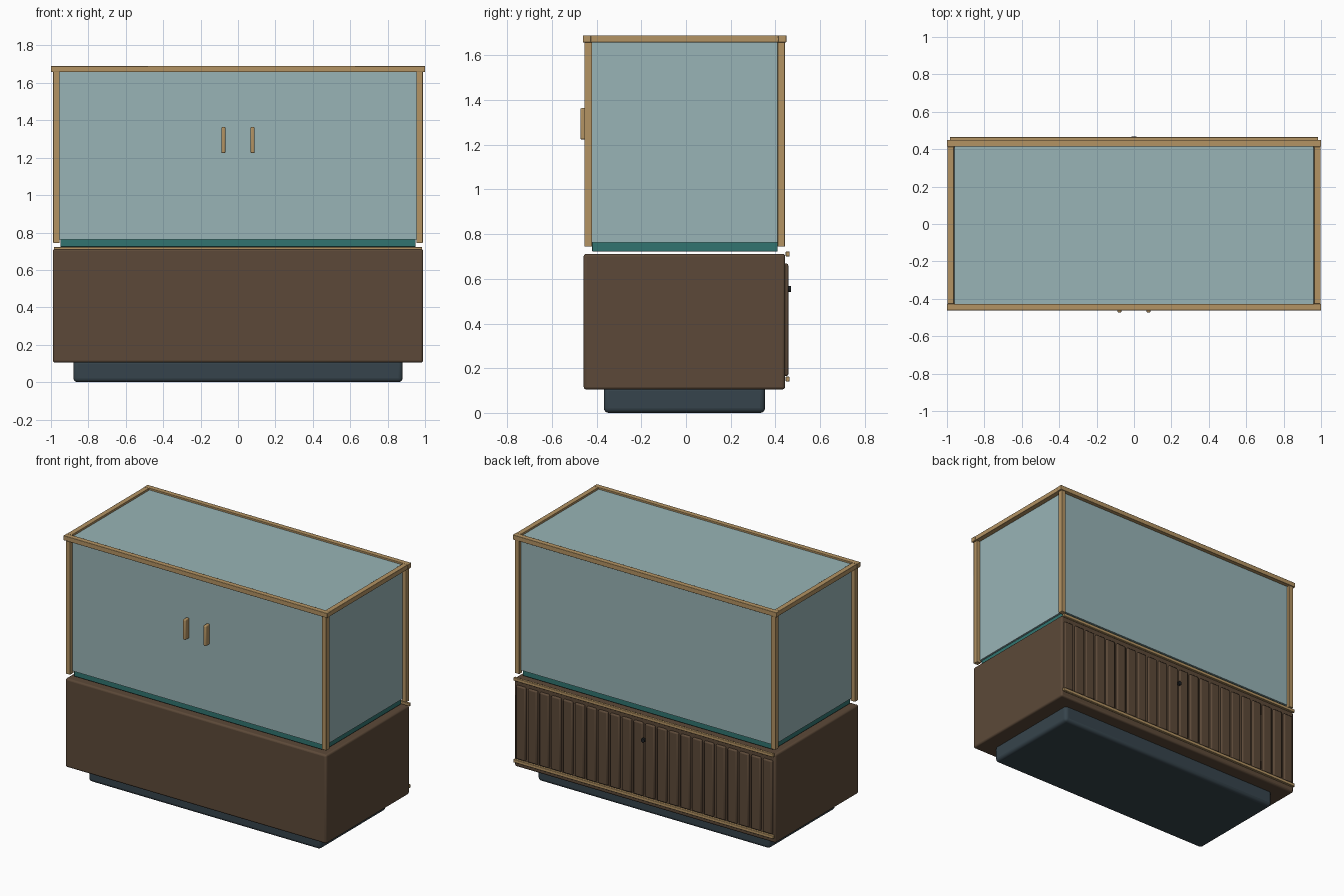
import bpy
import math
from mathutils import Vector

if "Cube" in bpy.data.objects:
    bpy.data.objects.remove(bpy.data.objects["Cube"], do_unlink=True)


def linear(c):
    return c / 12.92 if c <= 0.04045 else ((c + 0.055) / 1.055) ** 2.4


def material(name, hex_code):
    rgb = [linear(int(hex_code[i:i + 2], 16) / 255) for i in (0, 2, 4)]
    mat = bpy.data.materials.new(name)
    mat.use_nodes = True
    mat.diffuse_color = (*rgb, 1)
    bsdf = mat.node_tree.nodes["Principled BSDF"]
    bsdf.inputs["Base Color"].default_value = (*rgb, 1)
    bsdf.inputs["Roughness"].default_value = 0.6
    return mat


WALNUT = material("dark walnut", "5C4938")
OAK = material("light oak", "B39363")
GLASS = material("pale glass", "98B4B6")
TEAL = material("teal tray", "317470")
SLATE = material("slate plinth", "36444C")
BLACK = material("black metal", "1C1F22")


def finish(obj, name, mat, bevel=0, segments=2):
    obj.name = name
    obj.data.materials.append(mat)
    if bevel:
        mod = obj.modifiers.new("Rounded edges", "BEVEL")
        mod.width = bevel
        mod.segments = segments
    bpy.ops.object.shade_smooth_by_angle(angle=math.radians(35))
    return obj


def box(name, mat, x, y, z, bevel=0, segments=2):
    """Box spanning the (low, high) pairs x, y and z."""
    low, high = Vector((x[0], y[0], z[0])), Vector((x[1], y[1], z[1]))
    bpy.ops.mesh.primitive_cube_add(size=1, location=(low + high) / 2)
    obj = bpy.context.object
    obj.scale = high - low
    bpy.ops.object.transform_apply(location=False, rotation=False, scale=True)
    return finish(obj, name, mat, bevel, segments)


def pair(low, high, side):
    return tuple(sorted((low * side, high * side)))


FRONT, BACK = -0.458, 0.444
GLASS_Y = (-0.42, 0.41)

# Plinth and cabinet
box("plinth", SLATE, (-0.88, 0.88), (-0.368, 0.354), (0, 0.12), 0.022, 4)
box("cabinet", WALNUT, (-0.99, 0.99), (FRONT, BACK), (0.105, 0.712), 0.012, 3)

# Slatted back between two rails
SLATS = 22
pitch = 1.96 / SLATS
for i in range(SLATS):
    x = -0.98 + pitch * (i + 0.5)
    box(f"back_slat_{i + 1}", WALNUT, (x - pitch * 0.4, x + pitch * 0.4),
        (BACK - 0.01, 0.458), (0.165, 0.668), 0.008, 2)
for name, z in (("lower", 0.151), ("upper", 0.711)):
    box(f"{name}_back_rail", OAK, (-0.985, 0.985), (0.446, 0.464),
        (z - 0.011, z + 0.011), 0.003)

# Knob on the slatted back
bpy.ops.mesh.primitive_cylinder_add(vertices=24, radius=0.014, depth=0.014,
                                    location=(0, 0.462, 0.555),
                                    rotation=(math.pi / 2, 0, 0))
finish(bpy.context.object, "back_knob", BLACK)

# Tray and glass panes
box("tray", TEAL, (-0.95, 0.95), GLASS_Y, (0.722, 0.765), 0.004)
for name, side in (("left", 1), ("right", -1)):
    box(f"{name}_glass", GLASS, pair(0.95, 0.962, side), GLASS_Y, (0.763, 1.66))
for name, y in (("front", (-0.432, -0.42)), ("back", (0.41, 0.422))):
    box(f"{name}_glass", GLASS, (-0.957, 0.957), y, (0.763, 1.66))
box("top_glass", GLASS, (-0.961, 0.961), (-0.43, 0.42), (1.662, 1.678))

# Corner posts
for end, y in (("front", (-0.455, -0.42)), ("back", (0.41, 0.443))):
    for name, side in (("left", 1), ("right", -1)):
        box(f"{end}_{name}_post", OAK, pair(0.954, 0.988, side), y,
            (0.744, 1.662), 0.002)

# Top frame
for name, y in (("front", (-0.462, -0.427)), ("back", (0.414, 0.449))):
    box(f"{name}_top_rail", OAK, (-1, 1), y, (1.658, 1.69), 0.002)
for name, side in (("left", 1), ("right", -1)):
    box(f"{name}_top_rail", OAK, pair(0.963, 0.998, side), (-0.427, 0.414),
        (1.658, 1.69), 0.002)

# Door handles
for name, side in (("left", 1), ("right", -1)):
    box(f"{name}_handle", OAK, pair(0.067, 0.089, side), (-0.473, -0.43),
        (1.224, 1.364), 0.007, 3)
